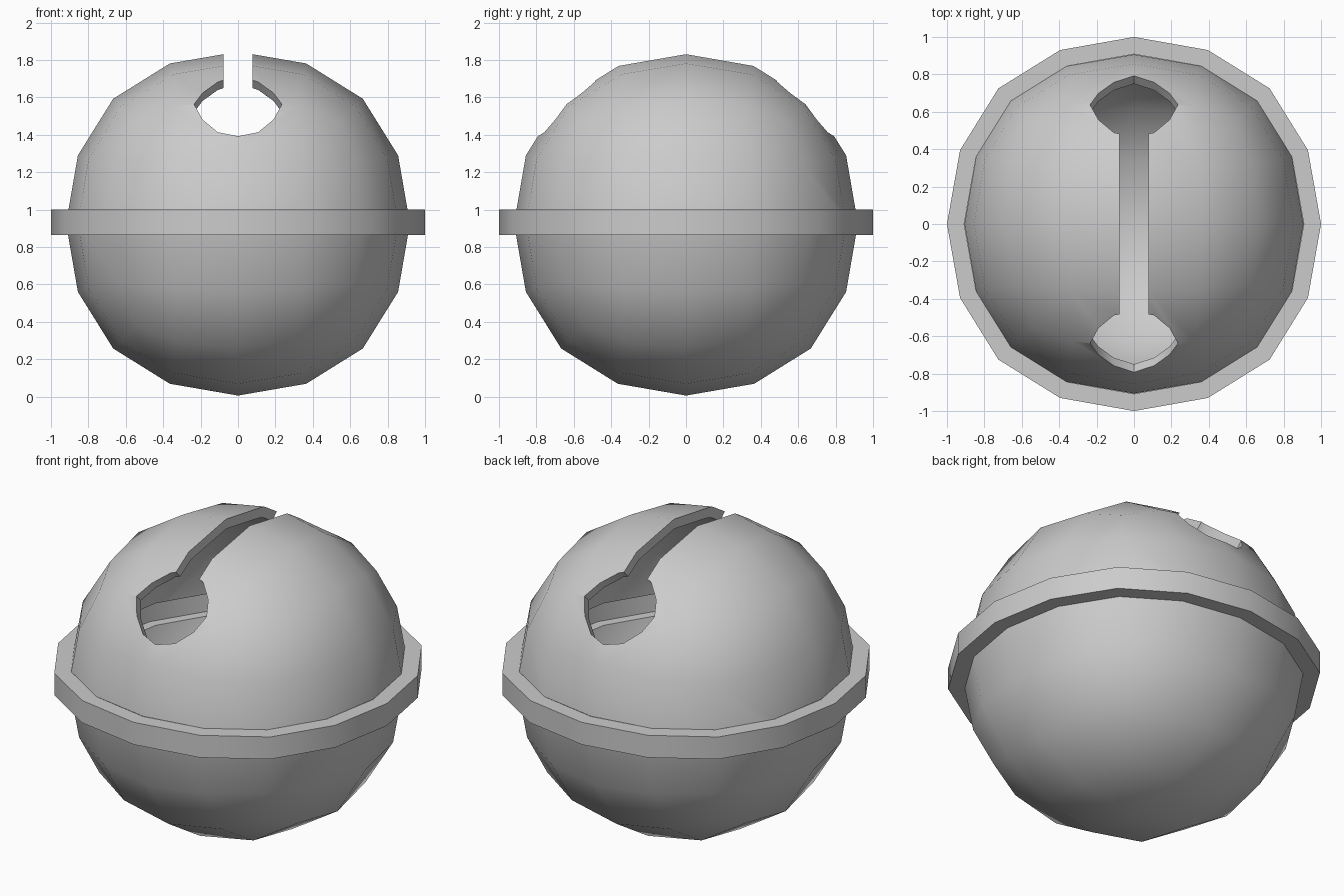
import bpy, bmesh, math
from mathutils import Matrix

old = bpy.data.objects.get("Cube")
if old:
    bpy.data.objects.remove(old, do_unlink=True)

CENTRE = 0.925      # height of the ball's middle
BAND_LOW, BAND_TOP = 0.865, 1.0

metal = bpy.data.materials.new("light grey metal")
metal.use_nodes = True
metal.diffuse_color = (0.6, 0.6, 0.6, 1)
metal.node_tree.nodes["Principled BSDF"].inputs["Base Color"].default_value = (0.6, 0.6, 0.6, 1)


def add_object(name, bm):
    bmesh.ops.recalc_face_normals(bm, faces=bm.faces[:])
    mesh = bpy.data.meshes.new(name)
    bm.to_mesh(mesh)
    bm.free()
    obj = bpy.data.objects.new(name, mesh)
    bpy.context.collection.objects.link(obj)
    mesh.materials.append(metal)
    return obj


def apply_modifier(obj, kind, **settings):
    mod = obj.modifiers.new(kind.lower(), kind)
    for key, value in settings.items():
        setattr(mod, key, value)
    bpy.ops.object.select_all(action='DESELECT')
    bpy.context.view_layer.objects.active = obj
    obj.select_set(True)
    bpy.ops.object.modifier_apply(modifier=mod.name)


def box(name, size, centre):
    bm = bmesh.new()
    bmesh.ops.create_cube(bm, size=1)
    bmesh.ops.scale(bm, vec=size, verts=bm.verts)
    bmesh.ops.translate(bm, vec=centre, verts=bm.verts)
    return add_object(name, bm)


def prism(name, outline, low, high):
    bm = bmesh.new()
    face = bm.faces.new([bm.verts.new((x, y, low)) for x, y in outline])
    grown = bmesh.ops.extrude_face_region(bm, geom=[face], use_keep_orig=True)
    tops = [v for v in grown["geom"] if isinstance(v, bmesh.types.BMVert)]
    bmesh.ops.translate(bm, vec=(0, 0, high - low), verts=tops)
    return add_object(name, bm)


def full_outline(quarter):
    """Turn a quarter outline, from +x up to just before +y, into a loop."""
    return [(x * math.cos(a) - y * math.sin(a), x * math.sin(a) + y * math.cos(a))
            for a in (i * math.pi / 2 for i in range(4)) for x, y in quarter]


def cut(target, cutter):
    cutter.hide_render = True
    apply_modifier(target, 'BOOLEAN', operation='DIFFERENCE', solver='EXACT', object=cutter)
    bpy.data.objects.remove(cutter, do_unlink=True)


# Hollow ball: a rounded cube with wall thickness
shell = box("bell_shell", (2.19, 2.19, 2.19), (0, 0, CENTRE))
apply_modifier(shell, 'SUBSURF', levels=2)
apply_modifier(shell, 'SOLIDIFY', thickness=0.06, offset=-1)

# Gap behind the band, open on the inside
cut(shell, box("band_gap", (3, 3, BAND_TOP - BAND_LOW), (0, 0, (BAND_LOW + BAND_TOP) / 2)))

# Round openings at each end of the slot
hole = [(0.235, 0), (0.19, 0.1), (0.108, 0.19)]
quarter = hole + [(0, 0.23)] + [(-x, y) for x, y in reversed(hole)]
hole_outline = quarter + [(x, -y) for x, y in reversed(quarter[1:-1])]
for side in (-1, 1):
    cutter = prism("hole_cutter", hole_outline, 0.5, 1.3)
    cutter.data.transform(Matrix.Translation((0, 0, CENTRE)) @
                          Matrix.Rotation(-side * math.pi / 4, 4, 'X'))
    cut(shell, cutter)

# Slot over the top
cut(shell, box("slot_cutter", (0.156, 1.26, 0.6), (0, 0, 1.85)))

# Band around the middle, following the ball's outline
band_quarter = [(1, 0), (0.93, 0.395), (0.725, 0.725), (0.395, 0.93)]
band = prism("middle_band", full_outline(band_quarter), BAND_LOW, BAND_TOP)
inner = [(x * 0.908, y * 0.908) for x, y in full_outline(band_quarter)]
cut(band, prism("band_cutter", inner, 0.5, 1.5))

# Smooth curved faces, keep cut edges sharp
for obj in (shell, band):
    bpy.ops.object.select_all(action='DESELECT')
    bpy.context.view_layer.objects.active = obj
    obj.select_set(True)
    bpy.ops.object.shade_smooth_by_angle(angle=math.radians(35))
